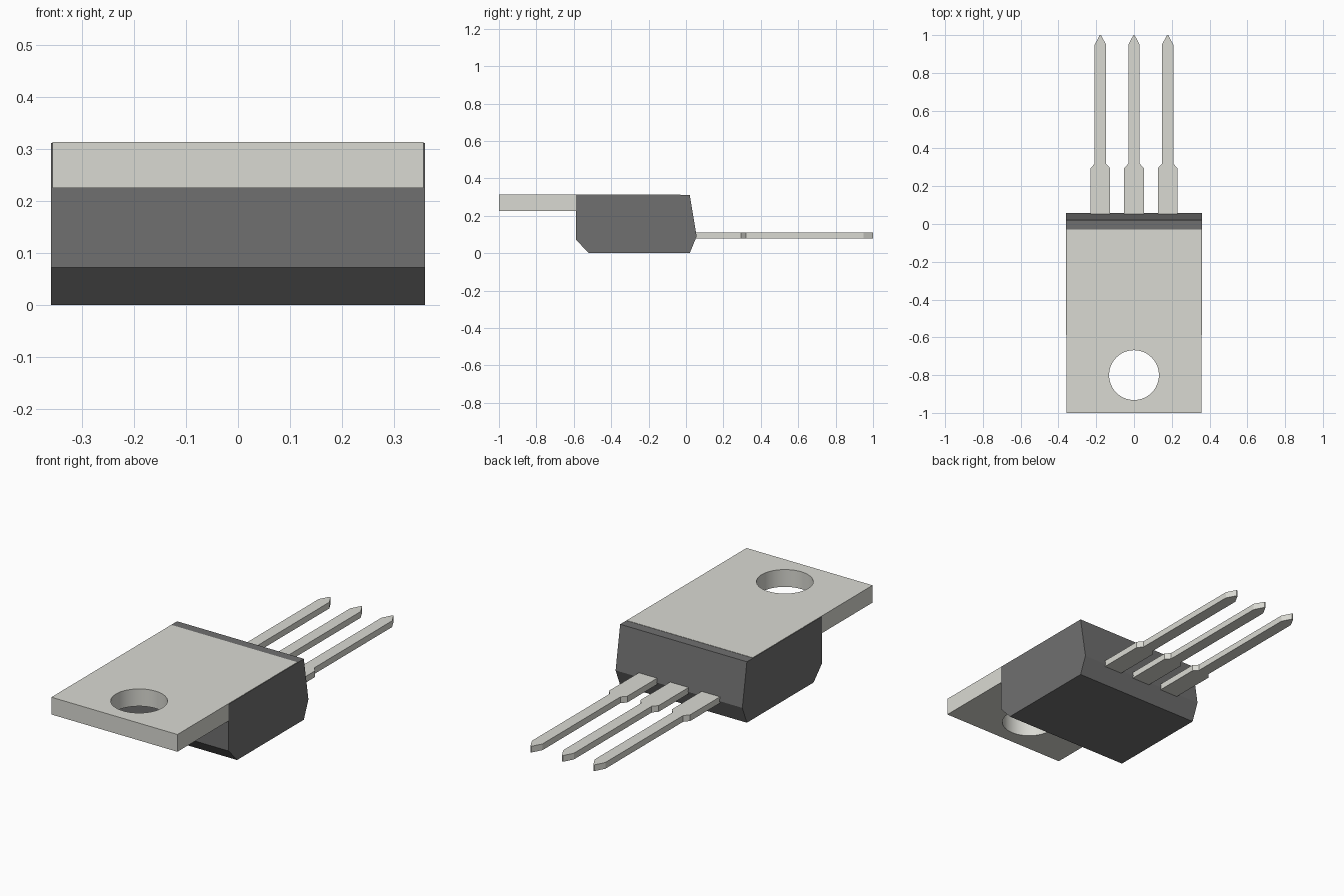
import bpy, bmesh
from mathutils import Vector

if "Cube" in bpy.data.objects:
    bpy.data.objects.remove(bpy.data.objects["Cube"])


def material(name, rgb):
    m = bpy.data.materials.new(name)
    m.diffuse_color = (*rgb, 1)
    m.use_nodes = True
    m.node_tree.nodes["Principled BSDF"].inputs["Base Color"].default_value = m.diffuse_color
    return m


METAL = material("metal", (0.70, 0.70, 0.65))
PLASTIC = material("black_plastic", (0.16, 0.16, 0.16))


def extrude(name, points, direction, mat):
    """Extrude a flat outline along a direction into a solid."""
    bm = bmesh.new()
    face = bm.faces.new([bm.verts.new(p) for p in points])
    new = bmesh.ops.extrude_face_region(bm, geom=[face])["geom"]
    bmesh.ops.translate(bm, vec=Vector(direction),
                        verts=[v for v in new if isinstance(v, bmesh.types.BMVert)])
    bmesh.ops.recalc_face_normals(bm, faces=bm.faces)
    mesh = bpy.data.meshes.new(name)
    bm.to_mesh(mesh)
    bm.free()
    mesh.materials.append(mat)
    ob = bpy.data.objects.new(name, mesh)
    bpy.context.collection.objects.link(ob)
    return ob


# Plastic body: side profile extruded across the width
W = 0.359
profile = [(-0.588, 0.312), (0.02, 0.312), (0.057, 0.09),
           (0.02, 0), (-0.52, 0), (-0.588, 0.072)]
extrude("body", [(-W, y, z) for y, z in profile], (2 * W, 0, 0), PLASTIC)

# Metal mounting tab, set into the top of the body
T = 0.357
tab = extrude("mounting_tab",
              [(-T, -1, 0.225), (T, -1, 0.225), (T, -0.03, 0.225), (-T, -0.03, 0.225)],
              (0, 0, 0.0885), METAL)

# Screw hole through the tab
bpy.ops.mesh.primitive_cylinder_add(vertices=48, radius=0.132, depth=0.4,
                                    location=(0, -0.80, 0.27))
cutter = bpy.context.object
cutter.name = "hole_cutter"
cutter.data.materials.append(METAL)
cut = tab.modifiers.new("hole", "BOOLEAN")
cut.operation = "DIFFERENCE"
cut.solver = "EXACT"
cut.object = cutter
bpy.ops.object.select_all(action="DESELECT")
tab.select_set(True)
bpy.context.view_layer.objects.active = tab
bpy.ops.object.modifier_apply(modifier="hole")
bpy.data.objects.remove(cutter)
bpy.ops.object.shade_smooth_by_angle()

# Three leads: wide shoulder, narrow shaft, pointed tip
half = [(0.052, 0.0), (0.052, 0.295), (0.03, 0.32), (0.03, 0.95), (0.003, 1.0)]
outline = half + [(-x, y) for x, y in reversed(half)]
for side, cx in (("left", -0.178), ("middle", 0), ("right", 0.178)):
    extrude(side + "_lead", [(cx + x, y, 0.079) for x, y in outline],
            (0, 0, 0.032), METAL)
